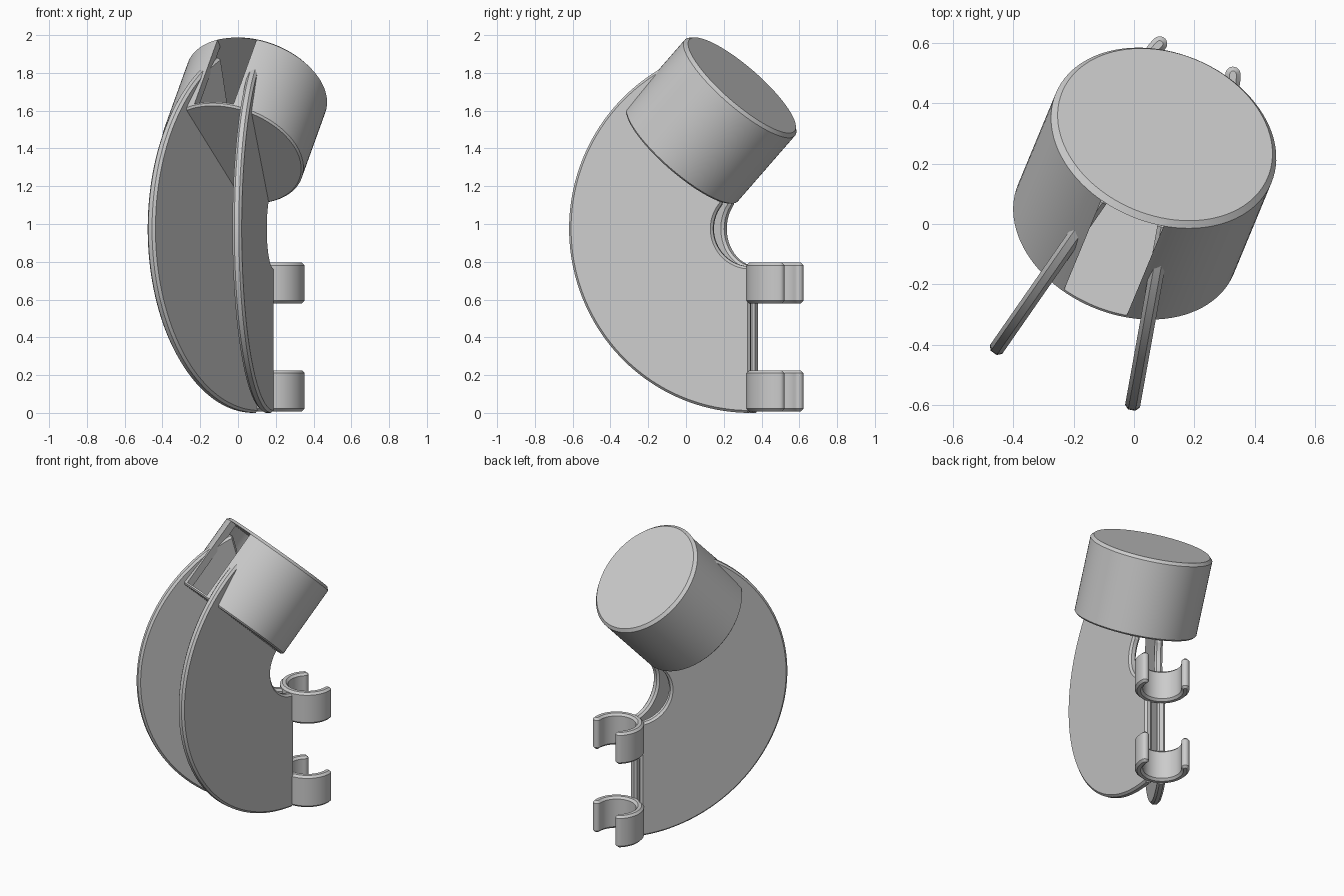
import bpy, bmesh
from math import sin, cos, radians, pi
from mathutils import Matrix

if "Cube" in bpy.data.objects:
    bpy.data.objects.remove(bpy.data.objects["Cube"])

T, R = Matrix.Translation, Matrix.Rotation
# symmetry frame: local x runs from the fins to the clips
FRAME = T((-0.017, 0.007, 0)) @ R(radians(67.5), 4, 'Z')


def arc(cx, cy, r, a0, a1, n):
    return [(cx + r * cos(radians(a0 + (a1 - a0) * i / n)),
             cy + r * sin(radians(a0 + (a1 - a0) * i / n))) for i in range(n + 1)]


def make_object(name, bm, matrix):
    bmesh.ops.recalc_face_normals(bm, faces=bm.faces)
    me = bpy.data.meshes.new(name)
    bm.to_mesh(me)
    bm.free()
    me.transform(matrix)
    ob = bpy.data.objects.new(name, me)
    bpy.context.collection.objects.link(ob)
    return ob


def activate(ob):
    bpy.ops.object.select_all(action='DESELECT')
    ob.select_set(True)
    bpy.context.view_layer.objects.active = ob


def plate(name, outline, depth, matrix, chamfer):
    """Outline in local xy, extruded along local z, with chamfered rims."""
    bm = bmesh.new()
    face = bm.faces.new([bm.verts.new((x, y, 0)) for x, y in outline])
    out = bmesh.ops.extrude_face_region(bm, geom=[face])
    verts = [g for g in out['geom'] if isinstance(g, bmesh.types.BMVert)]
    bmesh.ops.translate(bm, verts=verts, vec=(0, 0, depth))
    ob = make_object(name, bm, matrix)
    bev = ob.modifiers.new("chamfer", 'BEVEL')
    bev.width, bev.segments = chamfer, 1
    bev.limit_method, bev.angle_limit = 'ANGLE', radians(35)
    bev.use_clamp_overlap = False
    activate(ob)
    bpy.ops.object.modifier_apply(modifier="chamfer")
    bpy.ops.object.shade_smooth_by_angle(angle=radians(25))
    return ob


def lathe(name, profile, matrix, n=96):
    bm = bmesh.new()
    rings = [[bm.verts.new((r * cos(2 * pi * i / n), r * sin(2 * pi * i / n), z))
              for i in range(n)] for r, z in profile]
    for a, b in zip(rings, rings[1:]):
        for i in range(n):
            j = (i + 1) % n
            bm.faces.new((a[i], a[j], b[j], b[i]))
    bm.faces.new(rings[0])
    bm.faces.new(rings[-1])
    return make_object(name, bm, matrix)


# two curved fins fanning out from the clips
HINGE, CZ, OUTER, INNER, END, THICK = 0.38, 0.975, 0.975, 0.20, 137, 0.05
outline = arc(0, CZ, OUTER, 270, END - 26, 72) + arc(0, CZ, INNER, END, 270, 24)
for side, label in ((1, "left"), (-1, "right")):
    m = (FRAME @ T((HINGE, side * 0.04, 0)) @ R(radians(-12.3 * side), 4, 'Z')
         @ R(radians(90), 4, 'X') @ T((0, 0, -THICK / 2)))
    plate(label + "_fin", outline, THICK, m, 0.013)

# two snap clips
CX, MID, HALF, GAP = 0.523, 0.145, 0.025, 65
ring = arc(CX, 0, MID + HALF, GAP, 360 - GAP, 56)
ring += arc(CX + MID * cos(radians(GAP)), -MID * sin(radians(GAP)), HALF,
            360 - GAP, 540 - GAP, 10)[1:-1]
ring += arc(CX, 0, MID - HALF, 360 - GAP, GAP, 56)
ring += arc(CX + MID * cos(radians(GAP)), MID * sin(radians(GAP)), HALF,
            180 + GAP, 360 + GAP, 10)[1:-1]
ring = ring[:]
ring[-9:] = arc(CX + MID * cos(radians(GAP)), MID * sin(radians(GAP)), HALF,
                180 + GAP, GAP + 360, 10)[1:-1]
plate("lower_clip", ring, 0.217, FRAME @ T((0, 0, 0.008)), 0.014)
plate("upper_clip", ring, 0.215, FRAME @ T((0, 0, 0.58)), 0.014)

# tilted hollow drum with a window in its outer side
RAD, LEN = 0.387, 0.505
CUP = FRAME @ T((-0.033, 0, 1.367)) @ R(radians(43.3), 4, 'Y')
drum = lathe("drum", [(RAD - 0.01, 0), (RAD, 0.01), (RAD, LEN - 0.018),
                      (RAD - 0.018, LEN)], CUP)
hollow = lathe("hollow_cutter", [(RAD - 0.05, 0.02), (RAD - 0.05, LEN - 0.018)], CUP)
bm = bmesh.new()
bmesh.ops.create_cube(bm, size=1, matrix=T((-0.35, 0, LEN / 2 + 0.001))
                      @ Matrix.Diagonal((0.3, 0.224, LEN - 0.038, 1)))
window = make_object("window_cutter", bm, CUP)
for cutter in (hollow, window):
    cutter.hide_render = True
    mod = drum.modifiers.new("cut", 'BOOLEAN')
    mod.operation, mod.solver, mod.object = 'DIFFERENCE', 'EXACT', cutter
    activate(drum)
    bpy.ops.object.modifier_apply(modifier="cut")
    bpy.data.objects.remove(cutter)
activate(drum)
bpy.ops.object.shade_smooth_by_angle(angle=radians(25))
